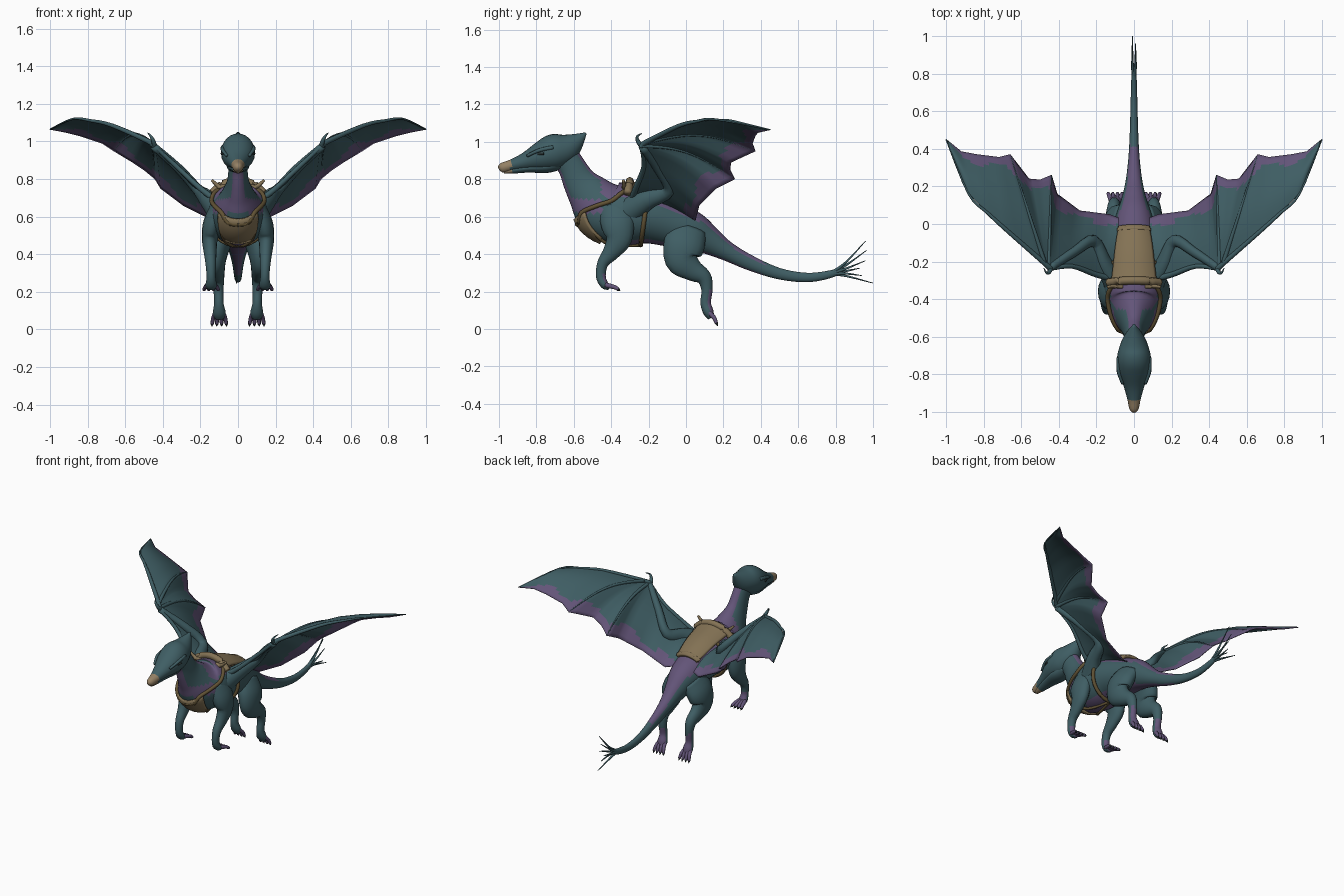
import bpy, bmesh, math
from mathutils import Vector

cube = bpy.data.objects.get("Cube")
if cube:
    bpy.data.objects.remove(cube)


def material(name, rgb):
    m = bpy.data.materials.new(name)
    m.use_nodes = True
    m.diffuse_color = (*rgb, 1)
    m.node_tree.nodes["Principled BSDF"].inputs["Base Color"].default_value = (*rgb, 1)
    return m


TEAL = material("teal hide", (.05, .112, .128))
PURPLE = material("purple hide", (.125, .09, .19))
LEATHER = material("tan leather", (.23, .17, .09))
ROPE = material("brown strap", (.12, .085, .035))
BEAK = material("pale beak", (.3, .22, .13))
DARK = material("dark claw", (.02, .03, .03))


def spline(pts, k=4):
    """Smooth curve through points of any dimension."""
    out = []
    for i in range(len(pts) - 1):
        a, b, c, d = (pts[max(0, min(len(pts) - 1, i + j))] for j in (-1, 0, 1, 2))
        for s in range(k):
            t = s / k
            out.append([.5 * (2 * q + (r - p) * t + (2 * p - 5 * q + 4 * r - w) * t * t
                              + (3 * q - p - 3 * r + w) * t ** 3)
                        for p, q, r, w in zip(a, b, c, d)])
    return out + [list(pts[-1])]


def sheet(name, rows, mats, rule=None, closed=False, thick=0):
    """Grid of points to a smooth mesh; rule(center, normal, v) picks the colour."""
    bm = bmesh.new()
    grid = [[bm.verts.new(p) for p in r] for r in rows]
    n = len(rows[0])
    layer = bm.faces.layers.float.new("v")
    for a, b in zip(grid, grid[1:]):
        for j in range(n if closed else n - 1):
            f = bm.faces.new((a[j], a[(j + 1) % n], b[(j + 1) % n], b[j]))
            f[layer] = (j + .5) / (n - 1)
    if closed:
        bm.faces.new(grid[0])
        bm.faces.new(grid[-1])
    bmesh.ops.remove_doubles(bm, verts=bm.verts, dist=.0001)
    bmesh.ops.recalc_face_normals(bm, faces=bm.faces)
    bm.normal_update()
    for f in bm.faces:
        f.smooth = True
        if rule:
            f.material_index = rule(f.calc_center_median(), f.normal, f[layer])
    bm.faces.layers.float.remove(layer)
    me = bpy.data.meshes.new(name)
    bm.to_mesh(me)
    bm.free()
    for m in mats:
        me.materials.append(m)
    ob = bpy.data.objects.new(name, me)
    bpy.context.collection.objects.link(ob)
    if thick:
        mod = ob.modifiers.new("thickness", "SOLIDIFY")
        mod.thickness, mod.offset = thick, 0
    return ob


def frames(pts):
    """Centre, side, up and radii at every station of (x, y, z, rx, rz)."""
    out = []
    for i, p in enumerate(pts):
        t = (Vector(pts[min(i + 1, len(pts) - 1)][:3]) - Vector(pts[max(i - 1, 0)][:3])).normalized()
        ref = Vector((1, 0, 0)) if abs(t.x) < .9 else Vector((0, 1, 0))
        side = (ref - t * ref.dot(t)).normalized()
        out.append((Vector(p[:3]), side, side.cross(t), p[3], p[4]))
    return out


def around(fr, deg, grow=0):
    c, side, up, rx, rz = fr
    a = math.radians(deg)
    return c + side * math.cos(a) * (rx + grow) + up * math.sin(a) * (rz + grow)


def loft(name, pts, mats, rule=None, seg=16, k=4):
    fr = frames(spline(pts, k))
    return sheet(name, [[around(f, 360 * j / seg) for j in range(seg)] for f in fr],
                 mats, rule, closed=True)


def rod(name, pts, r0, r1, mat, seg=8):
    n = len(pts) - 1
    return loft(name, [(*p, r0 + (r1 - r0) * i / n, r0 + (r1 - r0) * i / n)
                       for i, p in enumerate(pts)], [mat], seg=seg)


def flip(pts, s):
    return [(p[0] * s, *p[1:]) for p in pts]


# Neck, torso and tail
spine = [(-.655, .935, .05, .075), (-.61, .865, .05, .075), (-.57, .79, .058, .09),
         (-.525, .73, .08, .115), (-.44, .64, .135, .16), (-.33, .61, .16, .165),
         (-.2, .595, .145, .14), (-.08, .56, .122, .122), (.03, .525, .1, .105),
         (.12, .475, .07, .078), (.22, .415, .046, .052), (.35, .35, .03, .04),
         (.5, .295, .022, .03), (.65, .275, .018, .025), (.78, .295, .014, .02), (.84, .325, .008, .012)]
spine = [(0, *p) for p in spine]


def body_rule(c, n, v):
    if c.y > .42:
        return 0
    if c.y < -.45 and c.z > .62:
        return 0 if abs(n.x) > .7 and c.z > .7 else 1
    if c.y < -.1:
        return int(n.z > .55 or n.z < -.85)
    return int(n.z > .45 or n.z < -.75)


loft("body", spine, [TEAL, PURPLE], body_rule, seg=32, k=6)
body = frames(spline(spine, 6))


def on_body(y, deg, grow=0):
    return around(min(body, key=lambda f: abs(f[0].y - y)), deg, grow)


# Head with swept crest and beak
head = [(-1, .853, .008, .008), (-.985, .86, .024, .026), (-.93, .875, .036, .032),
        (-.86, .895, .056, .048), (-.78, .92, .084, .078), (-.71, .945, .09, .095),
        (-.645, .965, .074, .082), (-.59, 1.0, .046, .05), (-.535, 1.047, .005, .005)]
loft("head", [(0, *p) for p in head], [TEAL, BEAK], lambda c, n, v: int(c.y < -.935), seg=24)
jaw = [(-.975, .838, .012, .008), (-.93, .848, .026, .018), (-.84, .86, .045, .024),
       (-.75, .868, .06, .035), (-.68, .89, .05, .04)]
loft("jaw", [(0, *p) for p in jaw], [TEAL, BEAK], lambda c, n, v: int(c.y < -.93))

# Tail fronds
for i, (y, z) in enumerate([(.96, .47), (.965, .42), (.96, .365), (.93, .325), (.94, .285), (1, .245)]):
    x = .008 * (-1) ** i
    rod(f"tail_frond_{i + 1}", [(0, .77, .295), (x, .85, .31 + (z - .33) * .3), (x, y, z)],
        .012, .002, TEAL, 6)

# Wing outline: leading points paired with trailing points
lead = [(.08, -.3, .66), (.2, -.27, .75), (.33, -.225, .87), (.445, -.24, .975), (.455, -.235, .98),
        (.46, -.23, .985), (.465, -.225, .99), (.475, -.21, 1.0), (.67, -.04, 1.085),
        (.78, .06, 1.11), (.88, .16, 1.12), (1, .45, 1.065)]
trail = [(.05, .02, .6), (.13, .05, .58), (.29, .07, .66), (.41, .16, .75), (.44, .26, .8),
         (.5, .235, .85), (.56, .24, .89), (.66, .37, .95), (.72, .355, .99),
         (.84, .37, 1.03), (.92, .385, 1.05), (1, .45, 1.065)]


def chord(a, b, n=20):
    a, b = Vector(a), Vector(b)
    bow = .1 * (b - a).length
    return [a.lerp(b, j / n) + Vector((0, 0, bow * math.sin(math.pi * j / n))) for j in range(n + 1)]


def straight(pts, k):
    return [Vector(a).lerp(Vector(b), s / k) for a, b in zip(pts, pts[1:]) for s in range(k)] + [pts[-1]]


def wing_rule(c, n, v):
    return int(v > .86 + .06 * math.sin(abs(c.x) * 28))


for s, side in ((1, "left"), (-1, "right")):
    ld, tr = flip(lead, s), flip(trail, s)
    sheet(f"{side}_wing_membrane", [chord(a, b) for a, b in zip(straight(ld, 4), straight(tr, 4))],
          [TEAL, PURPLE], wing_rule, thick=.006)
    # Wing arm, leading finger, inner fingers and thumb claw
    arm = [(.09, -.32, .62, .07, .08), (.16, -.21, .69, .045, .055), (.215, -.09, .745, .03, .034),
           (.32, -.15, .86, .024, .026), (.45, -.235, .975, .02, .02)]
    loft(f"{side}_wing_arm", flip(arm, s), [TEAL])
    rod(f"{side}_leading_finger", ld[3:4] + ld[7:], .017, .003, TEAL)
    rod(f"{side}_shoulder_edge", ld[:4], .018, .01, TEAL)
    for i, col in enumerate((4, 7)):
        rod(f"{side}_wing_finger_{i + 1}", [tuple(p) for p in chord(ld[col], tr[col], 5)], .013, .003, TEAL)
    rod(f"{side}_thumb_claw", flip([(.44, -.22, .96), (.45, -.255, 1.0), (.465, -.26, 1.03),
                                    (.48, -.235, 1.045)], s), .016, .002, TEAL)

    # Legs, purple on the rear of the feet
    def foot_rule(c, n, v):
        return int(n.y > .4 and c.z < (.3 if c.y < -.2 else .2))

    front = [(.09, -.37, .64, .06, .1), (.135, -.365, .56, .052, .09), (.15, -.36, .48, .042, .07),
             (.148, -.4, .41, .034, .046), (.145, -.445, .35, .028, .03),
             (.143, -.455, .28, .024, .026), (.143, -.435, .235, .03, .022), (.143, -.41, .22, .02, .012)]
    loft(f"{side}_front_leg", flip(front, s), [TEAL, PURPLE], foot_rule)
    hind = [(.06, .01, .53, .05, .1), (.1, -.01, .45, .06, .11), (.115, -.02, .37, .052, .092),
            (.112, .035, .315, .042, .06), (.107, .095, .275, .034, .042), (.104, .112, .21, .027, .03),
            (.102, .105, .14, .025, .028), (.1, .12, .09, .034, .028), (.1, .135, .06, .025, .018)]
    loft(f"{side}_hind_leg", flip(hind, s), [TEAL, PURPLE], foot_rule)
    for leg, (x, y, z), (dy, dz) in (("front", (.143, -.43, .235), (.08, -.03)),
                                     ("hind", (.1, .12, .09), (.05, -.075))):
        for i in range(4):
            o = (i - 1.5) * .021
            mid = (x + o, y + dy * .6, z + dz * .4)
            low = (x + o * 1.2, y + dy * .85, z + dz * .8)
            tip = (x + o * 1.25, y + dy, z + dz)
            rod(f"{side}_{leg}_toe_{i + 1}", flip([(x + o * .6, y, z), mid, low], s), .014, .009, PURPLE)
            rod(f"{side}_{leg}_claw_{i + 1}", flip([low, tip], s), .009, .001, DARK, 6)

    # Eye and brow
    rod(f"{side}_brow", flip([(.06, -.85, .925), (.082, -.785, .955), (.08, -.71, .97)], s), .008, .012, TEAL)
    rod(f"{side}_eye", flip([(.074, -.79, .935), (.082, -.775, .937), (.086, -.76, .937)], s), .009, .007, DARK)

    # Harness straps and saddle horn
    def arc(stops):
        return [tuple(on_body(y, a if s > 0 else 180 - a, .008)) for y, a in stops]

    rod(f"{side}_breast_strap", arc([(-.32, 55), (-.37, 38), (-.43, 20), (-.47, -5), (-.48, -40),
                                     (-.475, -65), (-.47, -90)]), .012, .012, ROPE)
    rod(f"{side}_plate_strap", arc([(-.48, -40), (-.42, -55), (-.36, -75), (-.22, -90)]), .009, .009, ROPE)
    rod(f"{side}_girth_strap", arc([(-.22, a) for a in range(60, -91, -15)]), .012, .012, ROPE)
    rod(f"{side}_saddle_horn", flip([(.06, -.33, .755), (.1, -.33, .76), (.14, -.335, .795)], s),
        .018, .007, LEATHER)


# Saddle and chest plate hug the body
def patch(name, y0, y1, mid, half0, half1, grow, thick):
    rows = []
    for f in [f for f in body if y0 <= f[0].y <= y1]:
        t = (f[0].y - y0) / (y1 - y0)
        half = half0 + (half1 - half0) * t
        rows.append([around(f, mid + half * (j / 8 - 1), grow) for j in range(17)])
    sheet(name, rows, [LEATHER], thick=thick)


patch("saddle", -.36, -.04, 90, 42, 38, .012, .02)
patch("chest_plate", -.49, -.4, -90, 62, 30, .008, .012)
rod("saddle_pommel", [tuple(on_body(-.32, a, .018)) for a in range(40, 141, 20)], .022, .022, LEATHER)
rod("saddle_cantle", [tuple(on_body(-.07, a, .012)) for a in range(50, 131, 20)], .014, .014, LEATHER)
